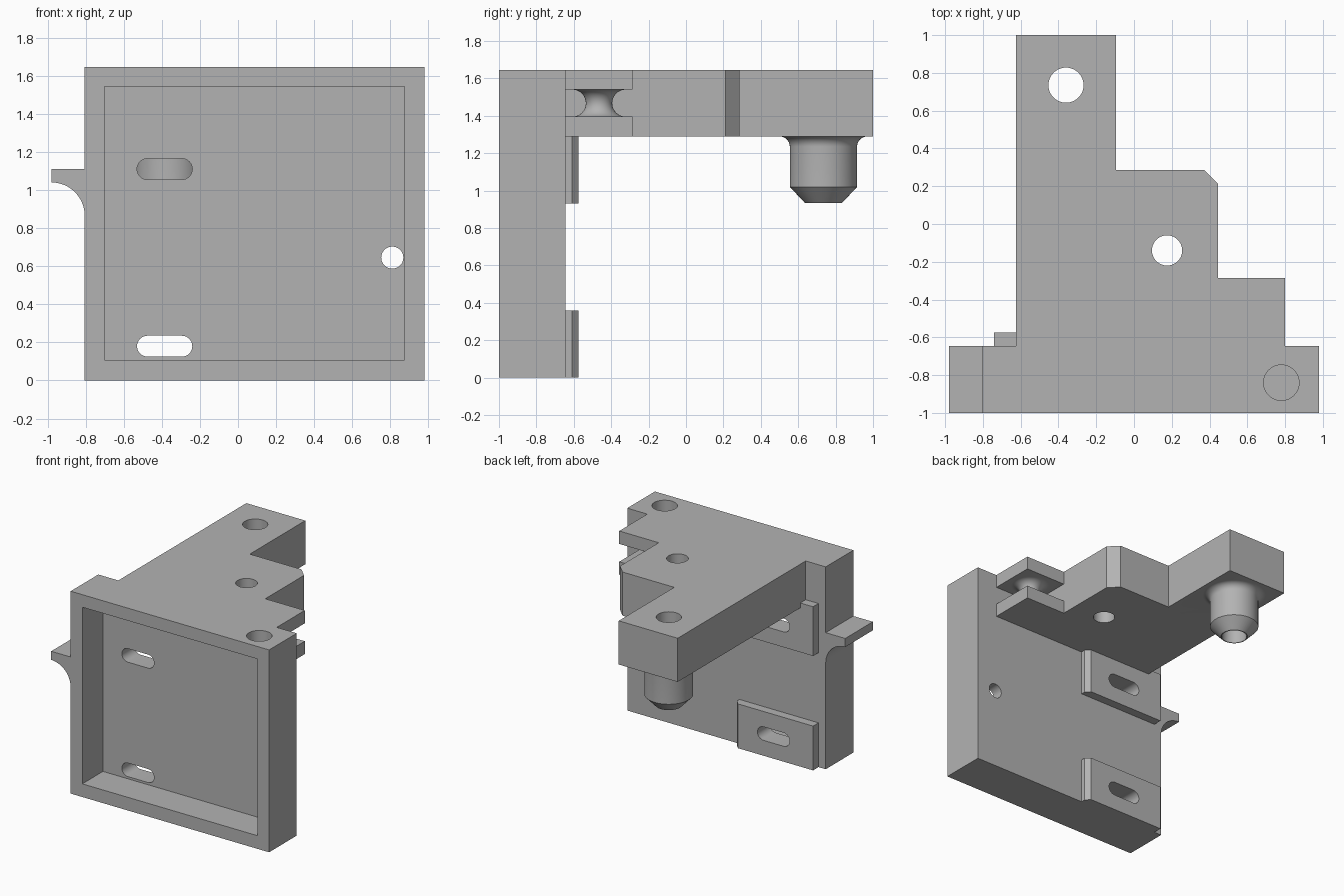
import bpy, bmesh
from math import sin, cos, pi
from mathutils import Vector

if "Cube" in bpy.data.objects:
    bpy.data.objects.remove(bpy.data.objects["Cube"], do_unlink=True)

COLOUR = (0.45, 0.45, 0.45, 1)
grey = bpy.data.materials.new("plain grey")
grey.use_nodes = True
grey.diffuse_color = COLOUR
grey.node_tree.nodes["Principled BSDF"].inputs["Base Color"].default_value = COLOUR


def finish(name, bm):
    bmesh.ops.recalc_face_normals(bm, faces=bm.faces)
    mesh = bpy.data.meshes.new(name)
    bm.to_mesh(mesh)
    bm.free()
    mesh.materials.append(grey)
    obj = bpy.data.objects.new(name, mesh)
    bpy.context.collection.objects.link(obj)
    return obj


def prism(name, points, axis, low, high):
    """Extrude an outline, (x, y) along z or (x, z) along y."""
    place = (lambda a, b: (a, b, low)) if axis == "z" else (lambda a, b: (a, low, b))
    bm = bmesh.new()
    face = bm.faces.new([bm.verts.new(place(*p)) for p in points])
    top = bmesh.ops.extrude_face_region(bm, geom=[face])["geom"]
    shift = Vector((0, 0, high - low) if axis == "z" else (0, high - low, 0))
    bmesh.ops.translate(bm, vec=shift, verts=[g for g in top if isinstance(g, bmesh.types.BMVert)])
    return finish(name, bm)


def rect(x0, x1, y0, y1):
    return [(x0, y0), (x1, y0), (x1, y1), (x0, y1)]


def arc(cx, cy, r, start, end, steps):
    return [(cx + r * cos(start + (end - start) * i / steps),
             cy + r * sin(start + (end - start) * i / steps)) for i in range(steps + 1)]


def circle(cx, cy, r):
    return arc(cx, cy, r, 0, 2 * pi, 48)[:-1]


def stadium(cx, cy, half, r):
    return arc(cx + half, cy, r, -pi / 2, pi / 2, 16) + arc(cx - half, cy, r, pi / 2, 1.5 * pi, 16)


def lathe(name, profile, x, y):
    """Revolve (radius, z) points about a vertical axis and cap both ends."""
    bm = bmesh.new()
    n = 48
    rings = [[bm.verts.new((x + r * cos(2 * pi * i / n), y + r * sin(2 * pi * i / n), z))
              for i in range(n)] for r, z in profile]
    for a, b in zip(rings, rings[1:]):
        for i in range(n):
            j = (i + 1) % n
            bm.faces.new((a[i], a[j], b[j], b[i]))
    bm.faces.new(rings[0])
    bm.faces.new(rings[-1])
    return finish(name, bm)


def combine(target, tool, operation):
    tool.hide_render = True
    mod = target.modifiers.new("join", "BOOLEAN")
    mod.operation, mod.solver, mod.object = operation, "EXACT", tool
    bpy.context.view_layer.objects.active = target
    bpy.ops.object.modifier_apply(modifier=mod.name)
    bpy.data.objects.remove(tool, do_unlink=True)


FRONT, BACK, TOP, UNDER = -1.0, -0.645, 1.645, 1.29

# Upright panel with a shallow front pocket, side ear included in its outline
outline = [(-0.805, 0), (0.98, 0), (0.98, TOP), (-0.805, TOP), (-0.805, 1.11), (-0.98, 1.11)]
outline += arc(-0.98, 0.865, 0.175, pi / 2, 0, 16)
bracket = prism("angle_bracket", outline, "y", FRONT, BACK)
combine(bracket, prism("pocket", rect(-0.7, 0.875, 0.107, 1.543), "y", -1.1, -0.735), "DIFFERENCE")

# Stepped horizontal arm
arm = [(-0.625, -0.7), (0.8, -0.7), (0.8, -0.285), (0.445, -0.285), (0.445, 0.212),
       (0.37, 0.287), (-0.095, 0.287), (-0.095, 1), (-0.625, 1)]
combine(bracket, prism("arm", arm, "z", UNDER, TOP), "UNION")

# Side slot with a waisted spool between its two plates
combine(bracket, prism("side_slot", rect(0.445, 0.9, BACK, -0.2), "z", 1.395, 1.54), "DIFFERENCE")
waist = [(r, z) for r, z in arc(0.143, 1.4675, 0.0725, 1.5 * pi, pi / 2, 20)]
spool = [(0.143, 1.37)] + waist + [(0.143, 1.57)]
combine(bracket, lathe("spool", spool, 0.622, -0.465), "UNION")

# Tapered pin with a filleted root
fillet = arc(0.235, 1.235, 0.055, pi, pi / 2, 10)
pin = [(0.1, 0.935), (0.18, 1.02)] + fillet + [(0.235, 1.34)]
combine(bracket, lathe("pin", pin, -0.36, 0.735), "UNION")

# Two mounting pads on the rear
for low, high in ((0, 0.36), (0.93, 1.33)):
    pad = [(-0.74, -0.69), (-0.03, -0.69), (-0.03, -0.61), (-0.065, -0.575), (-0.74, -0.575)]
    combine(bracket, prism("pad", pad, "z", low, high), "UNION")

# Slots and round holes
for z in (0.18, 1.11):
    combine(bracket, prism("slot", stadium(-0.385, z, 0.09, 0.055), "y", -0.85, -0.4), "DIFFERENCE")
combine(bracket, prism("wall_hole", circle(0.81, 0.645, 0.058), "y", -0.85, -0.5), "DIFFERENCE")
for x, y, r, low in ((-0.36, 0.735, 0.093, 0.8), (0.175, -0.14, 0.08, 1.2), (0.78, -0.84, 0.094, 1.45)):
    combine(bracket, prism("round_hole", circle(x, y, r), "z", low, 1.8), "DIFFERENCE")

bpy.ops.object.select_all(action="DESELECT")
bracket.select_set(True)
bpy.context.view_layer.objects.active = bracket
bpy.ops.object.shade_smooth_by_angle(angle=0.5)
